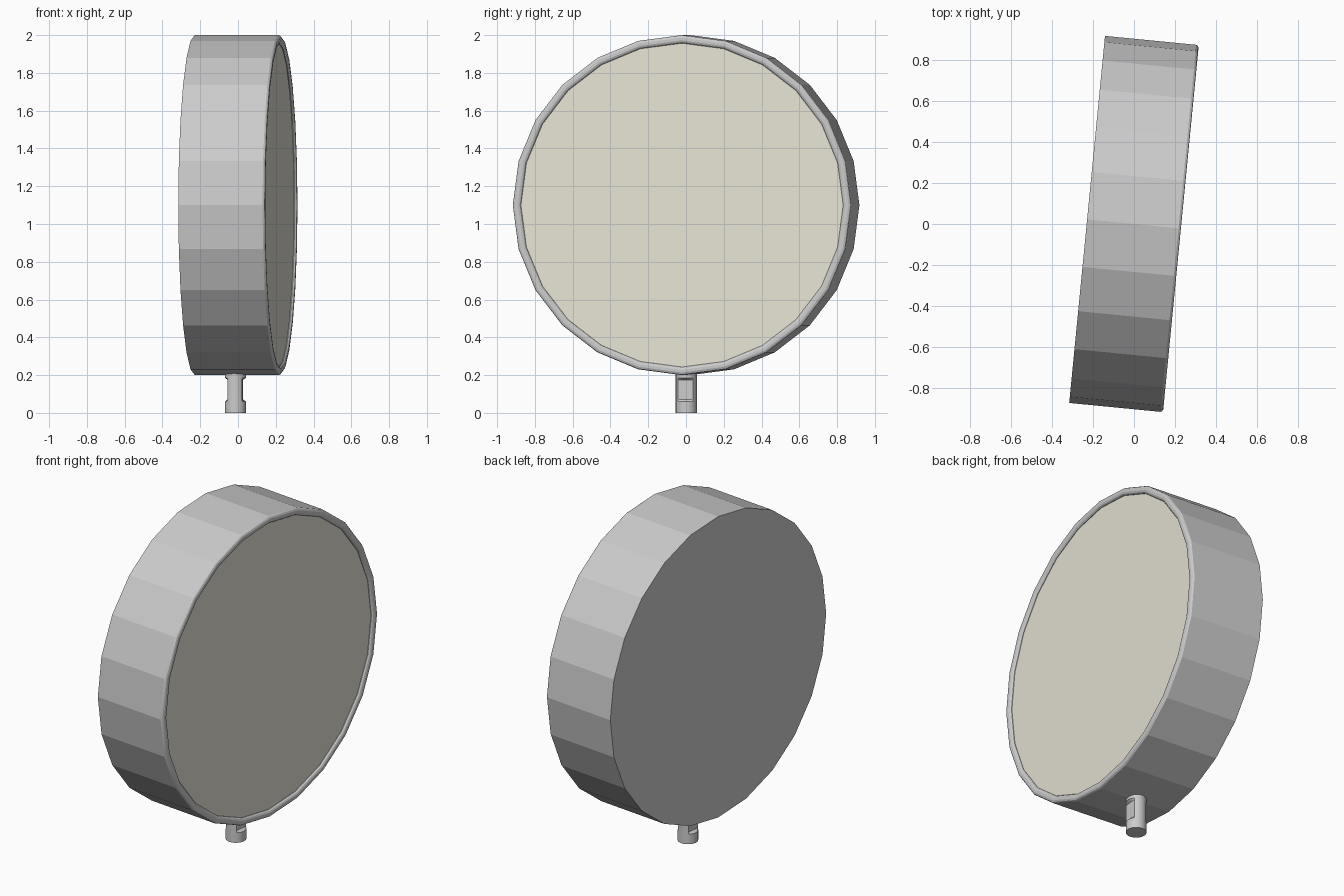
import bpy, bmesh, math
from mathutils import Matrix

if "Cube" in bpy.data.objects:
    bpy.data.objects.remove(bpy.data.objects["Cube"])

YAW = math.radians(-5.57)   # the whole sign is turned slightly
SIDES, CZ, R, HALF = 24, 1.1, 0.90, 0.23


def finish(bm, name, smooth=False, color=None):
    bmesh.ops.recalc_face_normals(bm, faces=bm.faces)
    bm.transform(Matrix.Rotation(YAW, 4, 'Z'))
    mesh = bpy.data.meshes.new(name)
    bm.to_mesh(mesh)
    bm.free()
    obj = bpy.data.objects.new(name, mesh)
    bpy.context.collection.objects.link(obj)
    for p in mesh.polygons:
        p.use_smooth = smooth
    if color:
        mat = bpy.data.materials.new(name + "_color")
        mat.diffuse_color = color
        mat.use_nodes = True
        mat.node_tree.nodes["Principled BSDF"].inputs["Base Color"].default_value = mat.diffuse_color
        mesh.materials.append(mat)
    return obj


def skin(bm, rings, close=False):
    n = len(rings[0])
    pairs = list(zip(rings, rings[1:])) + ([(rings[-1], rings[0])] if close else [])
    for a, b in pairs:
        for i in range(n):
            j = (i + 1) % n
            bm.faces.new((a[i], a[j], b[j], b[i]))


def drum_ring(bm, x, r):
    return [bm.verts.new((x, r * math.cos(math.tau * i / SIDES),
                          CZ + r * math.sin(math.tau * i / SIDES))) for i in range(SIDES)]


# Drum housing: faceted wall and flat back
bm = bmesh.new()
back = drum_ring(bm, -HALF, R)
skin(bm, [back, drum_ring(bm, HALF - 0.012, R)])
bm.faces.new(back)
finish(bm, "drum_housing")

# Rounded rim around the front opening
bm = bmesh.new()
profile = [(HALF - 0.03, R), (HALF - 0.012, R), (HALF - 0.004, R - 0.005), (HALF, R - 0.014),
           (HALF, R - 0.028), (HALF - 0.004, R - 0.037), (HALF - 0.012, R - 0.043), (HALF - 0.03, R - 0.043)]
skin(bm, [drum_ring(bm, x, r) for x, r in profile])
rim = finish(bm, "front_rim", smooth=True)
bpy.context.view_layer.objects.active = rim
rim.select_set(True)
bpy.ops.object.shade_smooth_by_angle(angle=math.radians(14.5))

# Recessed front panel
bm = bmesh.new()
bm.faces.new(drum_ring(bm, HALF - 0.015, R - 0.042))
finish(bm, "front_panel", color=(0.80, 0.77, 0.67, 1))

# Mounting stub: round post with two flats cut into its sides
bm = bmesh.new()
POST_R, FLAT = 0.056, 0.038
rings = []
for z, limit in [(0, 1), (0.06, 1), (0.072, FLAT), (0.175, FLAT), (0.185, 1), (0.23, 1)]:
    ring = []
    for i in range(24):
        a = math.tau * i / 24
        x = max(-limit, min(limit, POST_R * math.cos(a)))
        ring.append(bm.verts.new((x - 0.014, POST_R * math.sin(a), z)))
    rings.append(ring)
skin(bm, rings)
bm.faces.new(rings[0])
bm.faces.new(rings[-1])
post = finish(bm, "mounting_post", smooth=True)
bpy.ops.object.select_all(action='DESELECT')
bpy.context.view_layer.objects.active = post
post.select_set(True)
bpy.ops.object.shade_smooth_by_angle(angle=math.radians(25))
